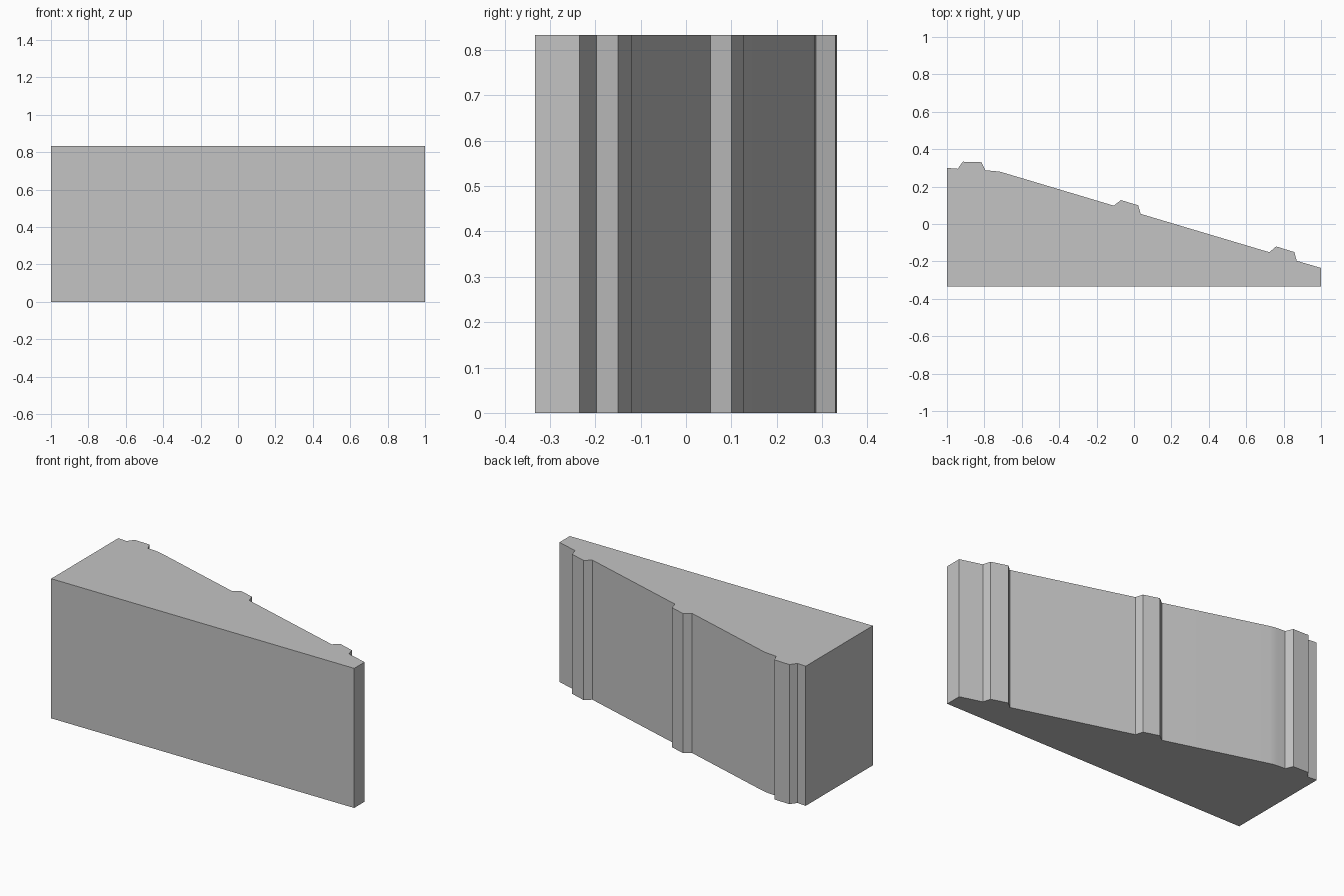
import bpy
import bmesh
import math

cube = bpy.data.objects.get("Cube")
if cube:
    bpy.data.objects.remove(cube, do_unlink=True)

HEIGHT = 0.833

# Plan outline: flat front, slanted back with three raised ribs
outline = [
    (-1, -0.333), (1, -0.333), (1, -0.235),
    (0.87, -0.197), (0.857, -0.15), (0.76, -0.12), (0.724, -0.151),   # left rib
    (0.036, 0.054), (0.022, 0.10), (-0.07, 0.128), (-0.108, 0.098),   # middle rib
    (-0.70, 0.275), (-0.72, 0.28), (-0.745, 0.283),                   # soft bend
    (-0.795, 0.287), (-0.815, 0.33), (-0.915, 0.333), (-0.943, 0.295),  # right rib
    (-1, 0.30),
]

# Single stone-grey colour
grey = bpy.data.materials.new("stone grey")
grey.use_nodes = True
colour = (0.55, 0.55, 0.55, 1)
grey.diffuse_color = colour
grey.node_tree.nodes["Principled BSDF"].inputs["Base Color"].default_value = colour

# Extrude the outline into the ribbed wedge
bm = bmesh.new()
base = bm.faces.new([bm.verts.new((x, y, 0)) for x, y in outline])
top = bmesh.ops.extrude_face_region(bm, geom=[base])
bmesh.ops.translate(bm, vec=(0, 0, HEIGHT),
                    verts=[v for v in top["geom"] if isinstance(v, bmesh.types.BMVert)])
# Restore the underside if the extrusion moved the only cap
open_edges = [e for e in bm.edges if e.is_boundary]
if open_edges:
    bmesh.ops.holes_fill(bm, edges=open_edges)
bmesh.ops.recalc_face_normals(bm, faces=bm.faces[:])

mesh = bpy.data.meshes.new("ribbed_wedge")
bm.to_mesh(mesh)
bm.free()
mesh.materials.append(grey)
wedge = bpy.data.objects.new("ribbed_wedge", mesh)
bpy.context.collection.objects.link(wedge)

# Smooth only the soft bend, keep the rib edges sharp
bpy.ops.object.select_all(action='DESELECT')
wedge.select_set(True)
bpy.context.view_layer.objects.active = wedge
bpy.ops.object.shade_smooth_by_angle(angle=math.radians(25))
